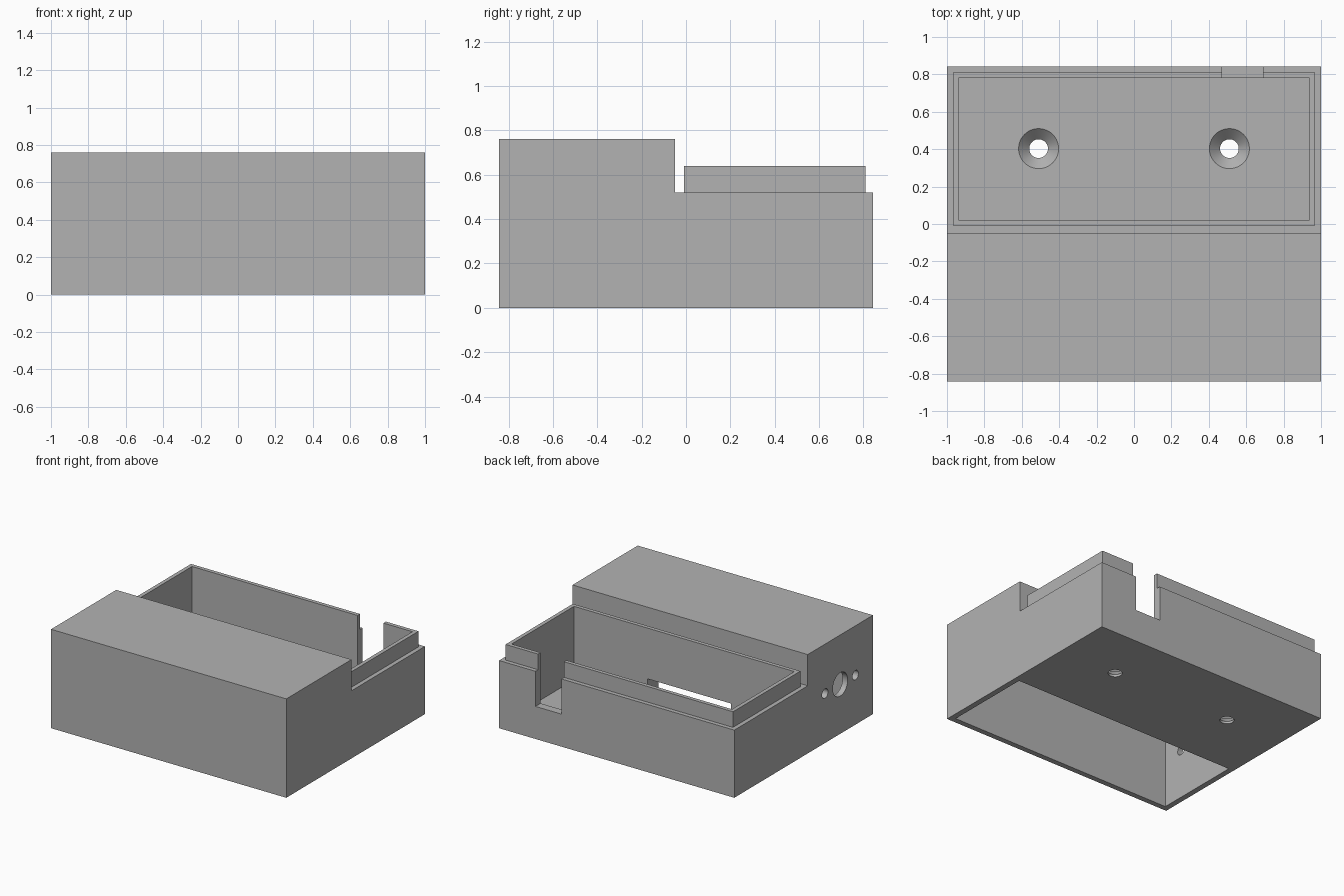
import bpy, bmesh, math
from mathutils import Matrix

cube = bpy.data.objects.get("Cube")
if cube:
    bpy.data.objects.remove(cube, do_unlink=True)

grey = bpy.data.materials.new("plain grey")
grey.use_nodes = True
grey.diffuse_color = (0.45, 0.45, 0.45, 1)
grey.node_tree.nodes["Principled BSDF"].inputs["Base Color"].default_value = grey.diffuse_color


def add_object(name, bm):
    bmesh.ops.recalc_face_normals(bm, faces=bm.faces[:])
    mesh = bpy.data.meshes.new(name)
    bm.to_mesh(mesh)
    bm.free()
    mesh.materials.append(grey)
    obj = bpy.data.objects.new(name, mesh)
    bpy.context.collection.objects.link(obj)
    return obj


def box(name, x, y, z):
    bm = bmesh.new()
    bmesh.ops.create_cube(bm, size=1)
    for v in bm.verts:
        v.co = [lo + (c + 0.5) * (hi - lo) for c, (lo, hi) in zip(v.co, (x, y, z))]
    return add_object(name, bm)


def cone(name, r_start, r_end, length, centre, along_x=False):
    bm = bmesh.new()
    turn = Matrix.Rotation(math.pi / 2, 4, "Y") if along_x else Matrix()
    bmesh.ops.create_cone(bm, cap_ends=True, segments=48, radius1=r_start, radius2=r_end,
                          depth=length, matrix=Matrix.Translation(centre) @ turn)
    return add_object(name, bm)


def combine(target, tool, operation="DIFFERENCE"):
    tool.hide_render = True
    mod = target.modifiers.new(tool.name, "BOOLEAN")
    mod.operation, mod.solver, mod.object = operation, "EXACT", tool
    bpy.context.view_layer.objects.active = target
    bpy.ops.object.modifier_apply(modifier=mod.name)
    bpy.data.objects.remove(tool, do_unlink=True)


TOP, DECK, RIM, FLOOR = 0.76, 0.52, 0.64, 0.075
STEP, BACK = -0.05, 0.842

# Stepped case body, extruded sideways from its side profile
bm = bmesh.new()
profile = [(-BACK, 0), (BACK, 0), (BACK, DECK), (STEP, DECK), (STEP, TOP), (-BACK, TOP)]
face = bm.faces.new([bm.verts.new((-1, y, z)) for y, z in profile])
side = bmesh.ops.extrude_face_region(bm, geom=[face])
bmesh.ops.translate(bm, vec=(2, 0, 0),
                    verts=[g for g in side["geom"] if isinstance(g, bmesh.types.BMVert)])
case = add_object("enclosure_body", bm)

# Raised rim around the open rear tray
combine(case, box("tray_rim", (-0.967, 0.967), (-0.008, 0.81), (DECK - 0.1, RIM)), "UNION")

# Rear tray pocket, front cavity open underneath, slot between them, rear wall notch
combine(case, box("tray_pocket", (-0.937, 0.937), (0.022, 0.78), (FLOOR, 1)))
combine(case, box("front_cavity", (-0.957, 0.957), (-0.80, -0.11), (-0.1, 0.71)))
combine(case, box("cable_slot", (-0.40, 0.31), (-0.2, 0.1), (FLOOR, 0.25)))
combine(case, box("rear_notch", (0.47, 0.69), (0.7, 0.9), (0.25, 1)))

# Countersunk screw holes in the tray floor
for x in (-0.51, 0.51):
    combine(case, cone("screw_hole", 0.05, 0.05, 0.4, (x, 0.403, 0)))
    combine(case, cone("countersink", 0.05, 0.164, 0.114, (x, 0.403, FLOOR)))

# Socket opening with a fixing hole on each side
for y, radius in ((-0.445, 0.09), (-0.26, 0.036), (-0.63, 0.036)):
    combine(case, cone("socket_hole", radius, radius, 0.2, (-1, y, 0.38), True))

# Smooth hole walls with crisp edges
bpy.ops.object.select_all(action="DESELECT")
case.select_set(True)
bpy.context.view_layer.objects.active = case
bpy.ops.object.shade_smooth_by_angle(angle=math.radians(30))
